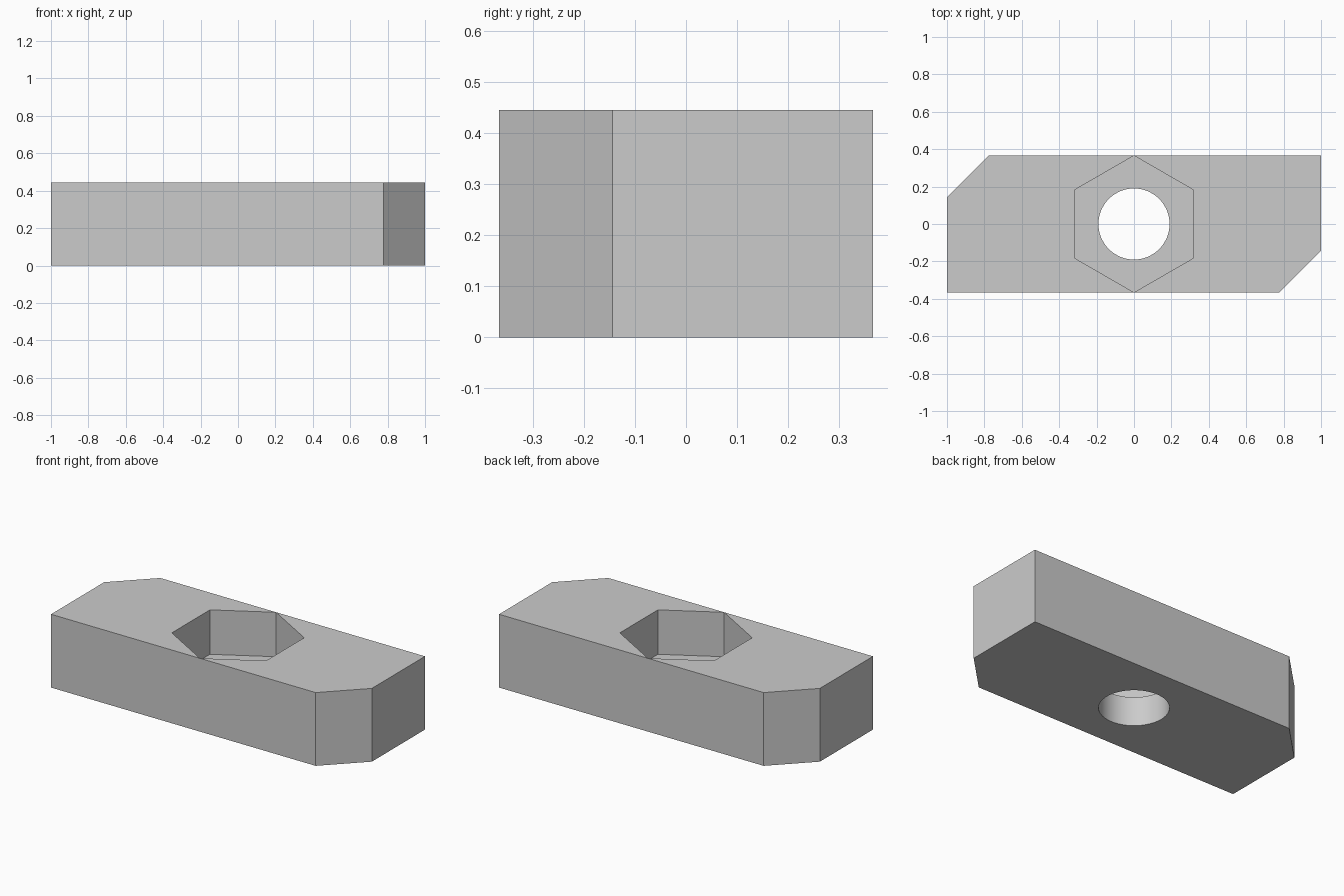
import bpy, bmesh, math

cube = bpy.data.objects.get("Cube")
if cube:
    bpy.data.objects.remove(cube, do_unlink=True)

HEIGHT, HALF_L, HALF_W, CHAMFER = 0.445, 1.0, 0.366, 0.222
HEX_R, HOLE_R, FLOOR = 0.3655, 0.19, 0.175

grey = bpy.data.materials.new("plain grey")
grey.use_nodes = True
colour = (0.6, 0.6, 0.6, 1)
grey.diffuse_color = colour
grey.node_tree.nodes["Principled BSDF"].inputs["Base Color"].default_value = colour


def prism(name, outline, z0, z1):
    """Extrude a flat outline from z0 to z1."""
    bm = bmesh.new()
    base = bm.faces.new([bm.verts.new((x, y, z0)) for x, y in outline])
    top = bmesh.ops.extrude_face_region(bm, geom=[base])["geom"]
    verts = [g for g in top if isinstance(g, bmesh.types.BMVert)]
    bmesh.ops.translate(bm, vec=(0, 0, z1 - z0), verts=verts)
    bmesh.ops.recalc_face_normals(bm, faces=bm.faces)
    mesh = bpy.data.meshes.new(name)
    bm.to_mesh(mesh)
    bm.free()
    mesh.materials.append(grey)
    obj = bpy.data.objects.new(name, mesh)
    bpy.context.collection.objects.link(obj)
    return obj


def ring(radius, sides):
    """Regular polygon with a corner on +y."""
    steps = [math.tau * i / sides for i in range(sides)]
    return [(radius * math.sin(-a), radius * math.cos(a)) for a in steps]


# Block with two opposite corners cut off
half = [(-HALF_L, -HALF_W), (HALF_L - CHAMFER, -HALF_W), (HALF_L, CHAMFER - HALF_W)]
block = prism("nut_block", half + [(-x, -y) for x, y in half], 0, HEIGHT)

# Hexagonal pocket from the top and round hole right through
pocket = prism("pocket_cutter", ring(HEX_R, 6), FLOOR, HEIGHT + 0.1)
hole = prism("hole_cutter", ring(HOLE_R, 64), -0.1, HEIGHT + 0.2)

bpy.context.view_layer.objects.active = block
for cutter in (pocket, hole):
    cutter.hide_render = True
    cut = block.modifiers.new(cutter.name, "BOOLEAN")
    cut.operation, cut.solver, cut.object = "DIFFERENCE", "EXACT", cutter
    bpy.ops.object.modifier_apply(modifier=cut.name)
    bpy.data.objects.remove(cutter, do_unlink=True)

# Smooth bore, sharp edges elsewhere
bpy.ops.object.select_all(action="DESELECT")
block.select_set(True)
bpy.ops.object.shade_smooth_by_angle(angle=math.radians(30))
